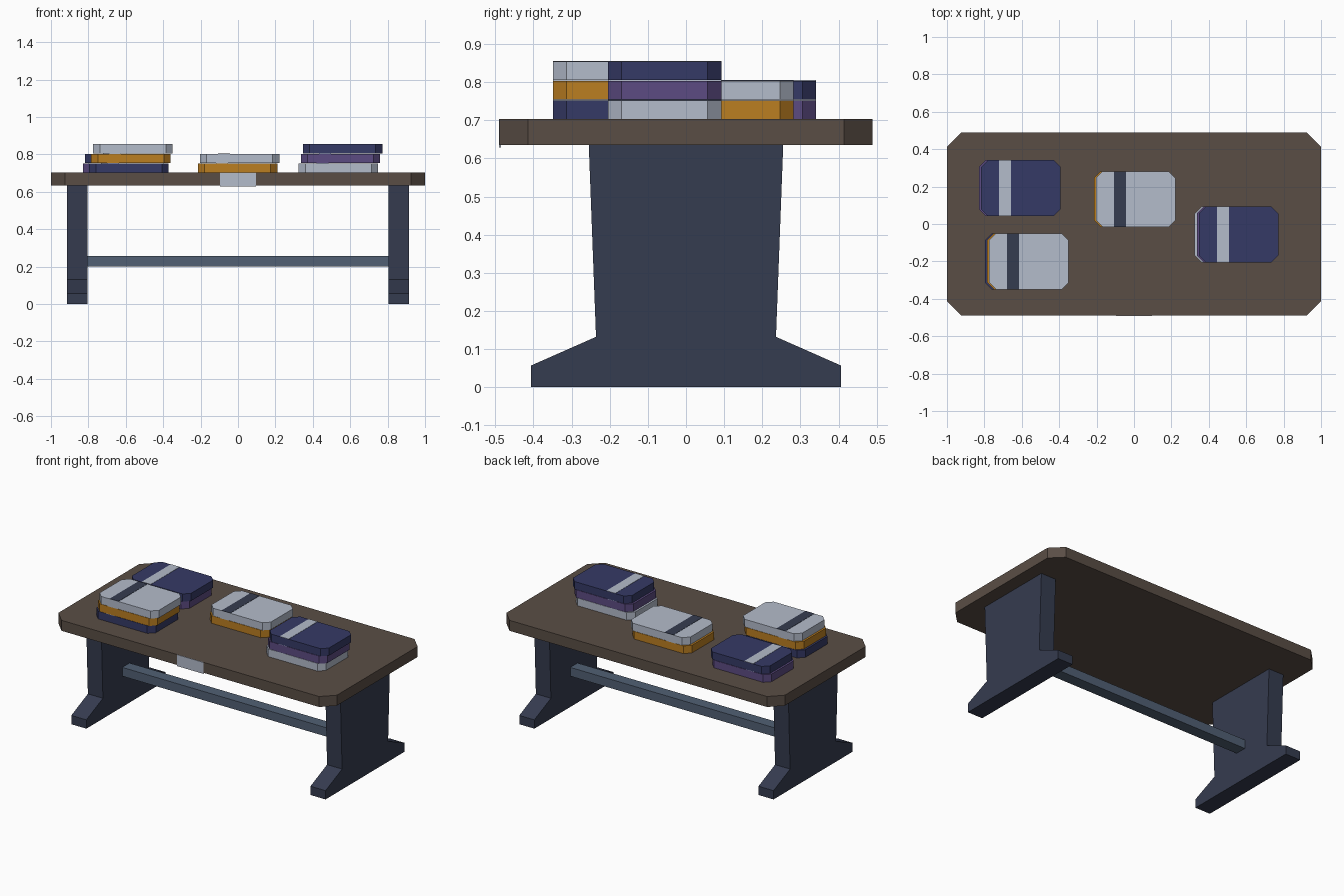
import bpy
import bmesh

cube = bpy.data.objects.get("Cube")
if cube:
    bpy.data.objects.remove(cube, do_unlink=True)


def material(name, rgb):
    mat = bpy.data.materials.new(name)
    mat.use_nodes = True
    color = (*rgb, 1.0)
    mat.diffuse_color = color
    mat.node_tree.nodes["Principled BSDF"].inputs["Base Color"].default_value = color
    return mat


wood = material("brown wood", (0.102, 0.076, 0.060))
slate = material("dark slate", (0.036, 0.045, 0.080))
steel = material("steel blue", (0.083, 0.117, 0.174))
navy = material("navy cloth", (0.036, 0.042, 0.133))
purple = material("purple cloth", (0.107, 0.070, 0.223))
orange = material("orange cloth", (0.50, 0.21, 0.015))
pale = material("pale grey", (0.456, 0.503, 0.597))


def prism(name, points, depth, mat):
    """Extrude a closed outline of 3D points along the depth vector."""
    bm = bmesh.new()
    base = bm.faces.new([bm.verts.new(p) for p in points])
    cap = bmesh.ops.extrude_face_region(bm, geom=[base])["geom"]
    verts = [g for g in cap if isinstance(g, bmesh.types.BMVert)]
    bmesh.ops.translate(bm, verts=verts, vec=depth)
    bmesh.ops.recalc_face_normals(bm, faces=bm.faces[:])
    mesh = bpy.data.meshes.new(name)
    bm.to_mesh(mesh)
    bm.free()
    mesh.materials.append(mat)
    obj = bpy.data.objects.new(name, mesh)
    bpy.context.collection.objects.link(obj)
    return obj


def slab(name, x, y, z, width, length, height, cut, mat):
    """Flat block standing on z, with its four upright corners cut off."""
    a, b = width / 2, length / 2
    if cut:
        outline = [(a, b - cut), (a - cut, b), (cut - a, b), (-a, b - cut),
                   (-a, cut - b), (cut - a, -b), (a - cut, -b), (a, cut - b)]
    else:
        outline = [(a, b), (-a, b), (-a, -b), (a, -b)]
    return prism(name, [(x + u, y + v, z) for u, v in outline], (0, 0, height), mat)


# Table top and the plate on its front edge
TOP = 0.703
slab("table_top", 0, 0, 0.635, 2.0, 0.978, TOP - 0.635, 0.075, wood)
slab("front_plate", 0, -0.488, 0.629, 0.192, 0.006, TOP - 0.629, 0, pale)

# Trestle legs with flared feet
half = [(0.406, 0), (0.406, 0.057), (0.236, 0.132), (0.255, 0.636)]
profile = half + [(-y, z) for y, z in reversed(half)]
for name, x in (("left_leg", 0.805), ("right_leg", -0.913)):
    prism(name, [(x, y, z) for y, z in profile], (0.108, 0, 0), slate)

# Rail joining the legs
slab("cross_rail", 0, 0, 0.2, 1.612, 0.075, 0.057, 0, steel)

# Stacks of folded cloth, each layer nudged sideways and banded on top
stacks = {
    "front_right": (-0.584, -0.2, (navy, orange, pale)),
    "back_right": (-0.616, 0.192, (purple, navy)),
    "middle": (-0.002, 0.133, (orange, pale)),
    "left": (0.537, -0.056, (pale, purple, navy)),
}
for place, (x, y, cloths) in stacks.items():
    for i, cloth in enumerate(cloths):
        cx, z = x + 0.011 * i, TOP + 0.051 * i
        slab(f"{place}_folded_cloth_{i + 1}", cx, y, z, 0.425, 0.298, 0.0495, 0.036, cloth)
        band = slate if cloth is pale else pale
        slab(f"{place}_band_{i + 1}", cx - 0.084, y, z + 0.0495, 0.064, 0.298, 0.0015, 0, band)
